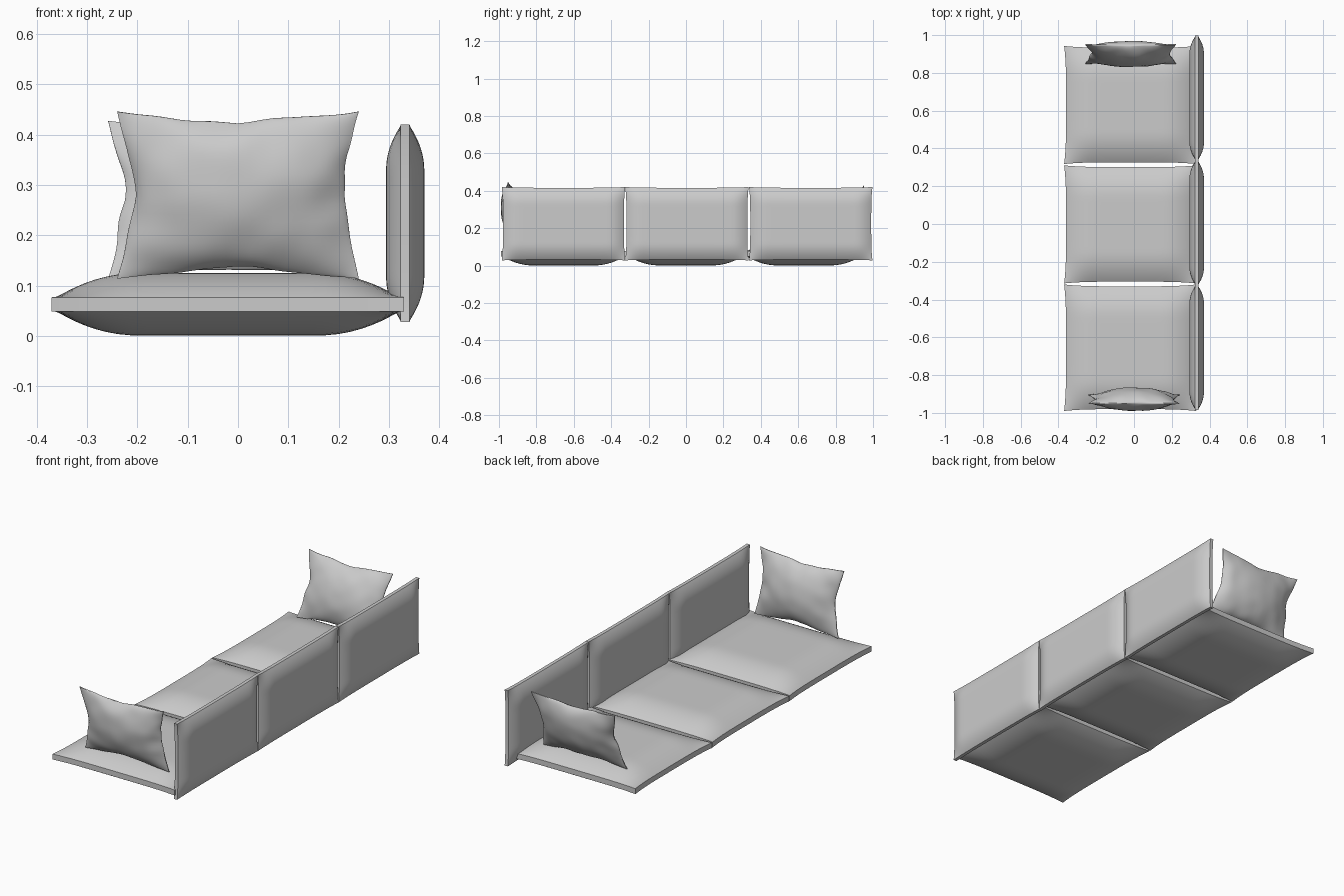
import bpy, bmesh, math
from mathutils import Vector, noise

if "Cube" in bpy.data.objects:
    bpy.data.objects.remove(bpy.data.objects["Cube"])

N = 32  # grid divisions per cushion side


def cushion(name, size, half, rim, roll, loc, rot=(0, 0, 0),
            pinch=0.03, q=4, k=1.0, wrinkle=0.0):
    """Stuffed cushion: two puffed sheets joined by a thin rim band."""
    w, d = size[0] / 2, size[1] / 2
    ts = [math.sin(math.pi / 2 * (2 * i / N - 1)) for i in range(N + 1)]

    def puff(dist, limit):
        r = min(roll, limit)
        t = min(max(dist / r, 0), 1)
        return (1 - (1 - t) ** 2) ** k

    bm = bmesh.new()
    sheets = []
    for s in (1, -1):
        rows = []
        for v in ts:
            row = []
            for u in ts:
                # edges are drawn in between the pointed corners
                x = w * u * (1 - pinch * (1 - abs(v) ** q) * u * u)
                y = d * v * (1 - pinch * (1 - abs(u) ** q) * v * v)
                f = puff((1 - abs(u)) * w, w) * puff((1 - abs(v)) * d, d)
                z = rim + (half - rim) * f
                if wrinkle:
                    edge = max(abs(u), abs(v)) ** 3
                    p = Vector((x * 14, y * 14, s * 3.0 + loc[1]))
                    z += wrinkle * noise.noise(p) * f ** 0.5 * (0.3 + edge)
                    g = noise.noise(Vector((x * 11, y * 11, loc[1])))
                    x += wrinkle * g * abs(u) ** 6 * (1 - v * v)
                    y += wrinkle * g * abs(v) ** 6 * (1 - u * u)
                row.append(bm.verts.new((x, y, s * z)))
            rows.append(row)
        for j in range(N):
            for i in range(N):
                bm.faces.new((rows[j][i], rows[j][i + 1],
                              rows[j + 1][i + 1], rows[j + 1][i]))
        sheets.append(rows)

    # rim band around the perimeter
    ring = ([(0, i) for i in range(N)] + [(j, N) for j in range(N)] +
            [(N, i) for i in range(N, 0, -1)] + [(j, 0) for j in range(N, 0, -1)])
    a, b = sheets
    for (j, i), (m, n) in zip(ring, ring[1:] + ring[:1]):
        bm.faces.new((a[j][i], b[j][i], b[m][n], a[m][n]))
    bmesh.ops.recalc_face_normals(bm, faces=bm.faces)

    mesh = bpy.data.meshes.new(name)
    bm.to_mesh(mesh)
    bm.free()
    obj = bpy.data.objects.new(name, mesh)
    obj.location = loc
    obj.rotation_euler = [math.radians(r) for r in rot]
    bpy.context.collection.objects.link(obj)
    bpy.ops.object.select_all(action='DESELECT')
    obj.select_set(True)
    bpy.context.view_layer.objects.active = obj
    bpy.ops.object.shade_smooth_by_angle(angle=math.radians(40))
    return obj


# Seat cushions in a row along y
for n, (y, depth) in enumerate(((-0.655, 0.67), (-0.002, 0.625), (0.63, 0.625)), 1):
    cushion(f"seat_cushion_{n}", (0.70, depth), 0.062, 0.014, 0.17,
            (-0.02, y, 0.063))

# Upright back cushions along the +x side
for n, y in enumerate((-0.655, 0.005, 0.667), 1):
    cushion(f"back_cushion_{n}", (0.66, 0.392), 0.038, 0.009, 0.09,
            (0.332, y, 0.224), (90, 0, 90), pinch=0.02)

# Leaning throw pillows at both ends
cushion("throw_pillow_near", (0.48, 0.335), 0.06, 0.002, 0.24,
        (0, -0.928, 0.28), (98, 0, 0), pinch=0.14, q=1.3, k=0.8, wrinkle=0.012)
cushion("throw_pillow_far", (0.48, 0.33), 0.058, 0.002, 0.24,
        (-0.018, 0.90, 0.27), (72, 0, 0), pinch=0.14, q=1.3, k=0.8, wrinkle=0.012)
